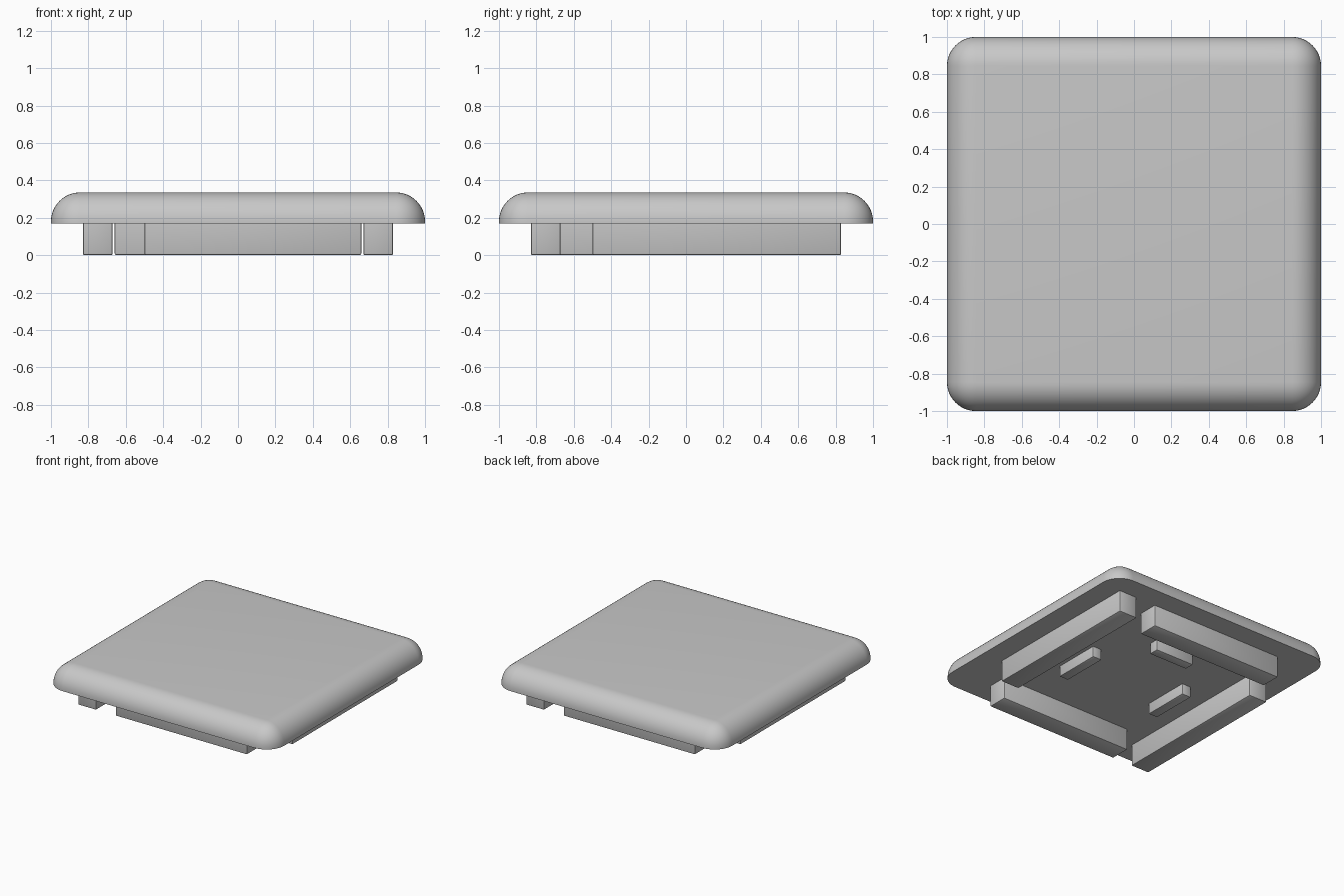
import bpy, bmesh, math

default = bpy.data.objects.get("Cube")
if default:
    bpy.data.objects.remove(default, do_unlink=True)

# Single grey plastic
COLOUR = (0.58, 0.58, 0.58, 1)
grey = bpy.data.materials.new("grey plastic")
grey.use_nodes = True
grey.diffuse_color = COLOUR
grey.node_tree.nodes["Principled BSDF"].inputs["Base Color"].default_value = COLOUR

UNDERSIDE = 0.17
TOP = 0.335


def rounded_box(name, low, high, radius, segments, sharp_end):
    """Box with rounded edges, except those around its flat end (-1 bottom, 1 top)."""
    bm = bmesh.new()
    bmesh.ops.create_cube(bm, size=1)
    for v in bm.verts:
        v.co = [l + (c + 0.5) * (h - l) for l, h, c in zip(low, high, v.co)]
    flat_z = low[2] if sharp_end < 0 else high[2]
    edges = [e for e in bm.edges
             if any(abs(v.co.z - flat_z) > 1e-5 for v in e.verts)]
    bmesh.ops.bevel(bm, geom=edges, offset=radius, segments=segments,
                    profile=0.5, affect='EDGES')
    mesh = bpy.data.meshes.new(name)
    bm.to_mesh(mesh)
    bm.free()
    mesh.materials.append(grey)
    obj = bpy.data.objects.new(name, mesh)
    bpy.context.collection.objects.link(obj)
    bpy.ops.object.select_all(action='DESELECT')
    obj.select_set(True)
    bpy.context.view_layer.objects.active = obj
    bpy.ops.object.shade_smooth_by_angle(angle=math.radians(30))
    return obj


# Domed cap plate with a flat underside
rounded_box("cap_plate", (-1, -1, UNDERSIDE), (1, 1, TOP), 0.155, 12, -1)

# Pinwheel of four locating bars, each pair related by a half turn
OUT, IN = 0.83, 0.67
for side, front, turn in (("right_bar", "front_bar", 1), ("left_bar", "back_bar", -1)):
    for name, xs, ys in ((side, (IN, OUT), (-0.5, OUT)),
                         (front, (-0.5, 0.66), (-OUT, -IN))):
        xs = sorted(turn * x for x in xs)
        ys = sorted(turn * y for y in ys)
        rounded_box(name, (xs[0], ys[0], 0), (xs[1], ys[1], UNDERSIDE), 0.01, 2, 1)

# Three short inner ribs
for name, x, y, half_x, half_y in (("right_rib", 0.42, -0.1, 0.04, 0.19),
                                   ("left_rib", -0.42, -0.1, 0.04, 0.19),
                                   ("back_rib", 0, 0.42, 0.17, 0.04)):
    rounded_box(name, (x - half_x, y - half_y, 0.085),
                (x + half_x, y + half_y, UNDERSIDE), 0.008, 2, 1)
